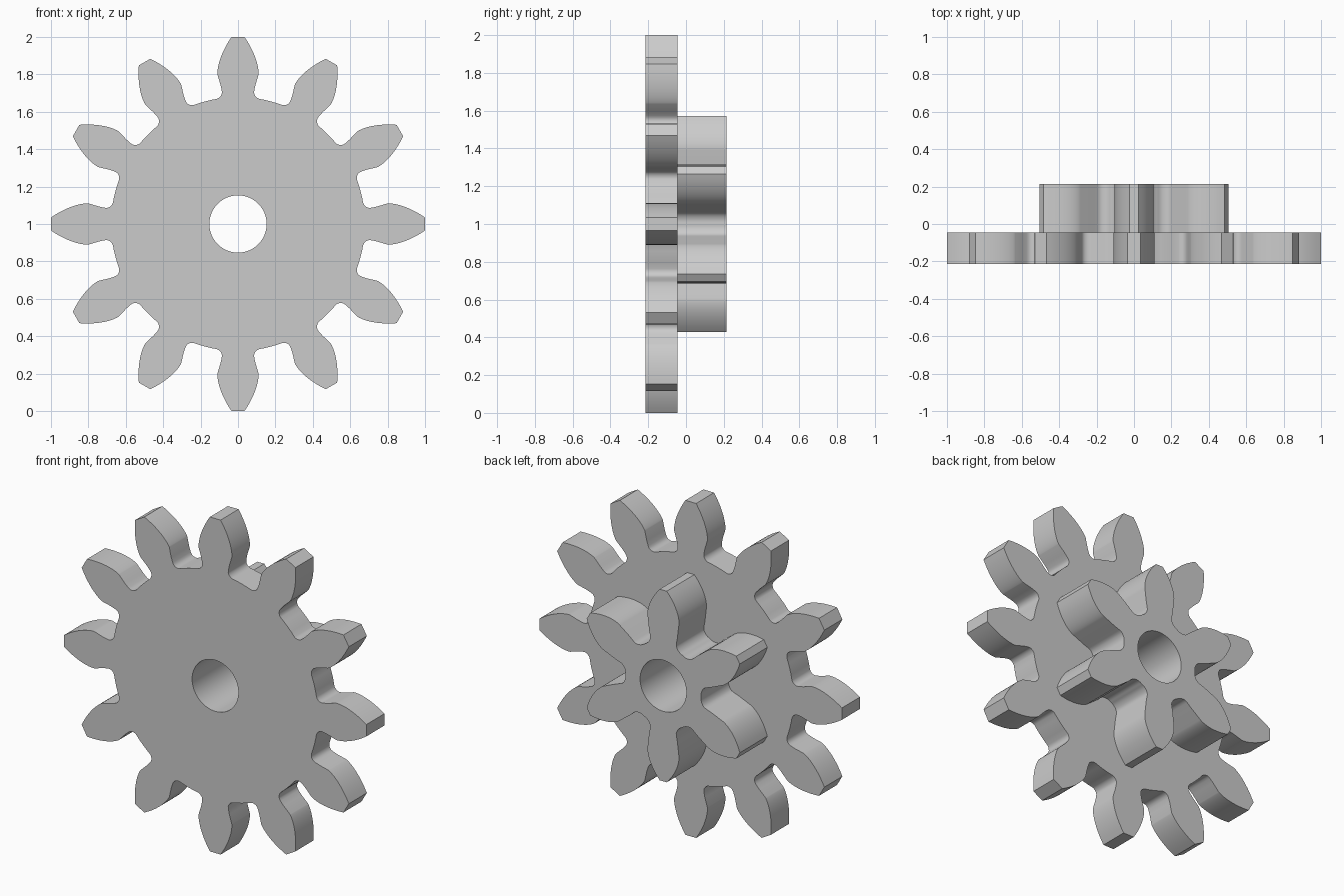
import bpy, bmesh
from math import pi, sin, cos, tan, acos, asin, radians

if "Cube" in bpy.data.objects:
    bpy.data.objects.remove(bpy.data.objects["Cube"])

MODULE = 1 / 7
PRESSURE = radians(20)
BACKLASH = 0.0077
BORE = 0.153

grey = bpy.data.materials.new("light_grey")
grey.use_nodes = True
grey.diffuse_color = (0.6, 0.6, 0.6, 1)
grey.node_tree.nodes["Principled BSDF"].inputs["Base Color"].default_value = (0.6, 0.6, 0.6, 1)


def involute(angle):
    return tan(angle) - angle


def half_tooth(teeth):
    """Radius and half angle of one flank, from root fillet to tip."""
    pitch = MODULE * teeth / 2
    base, root, tip = pitch * cos(PRESSURE), pitch - 1.25 * MODULE, pitch + MODULE
    # Root fillet and undercut neck: height above root, half width
    neck = [(0, .112), (.003, .103), (.009, .095), (.017, .089),
            (.027, .086), (.04, .087), (.07, .093)]
    flank = [(root + h, asin(w / (root + h))) for h, w in neck]
    # Involute flank
    thickness = pi / (2 * teeth) + involute(PRESSURE) - BACKLASH / pitch
    steps = 12
    for i in range(steps + 1):
        r = base + (tip - base) * (i / steps) ** 1.5
        flank.append((r, thickness - involute(acos(min(1, base / r)))))
    return flank


def gear_outline(teeth):
    flank = half_tooth(teeth)
    root, edge = flank[0]
    points = []
    for k in range(teeth):
        centre = pi / 2 - 2 * pi * k / teeth
        points += [(r, centre + a) for r, a in flank]
        points += [(r, centre - a) for r, a in reversed(flank)]
        # Arc along the valley floor
        gap = 2 * pi / teeth - 2 * edge
        points += [(root, centre - edge - gap * j / 4) for j in (1, 2, 3)]
    return [(r * cos(a), r * sin(a)) for r, a in points]


def add_loop(curve, points):
    spline = curve.splines.new('POLY')
    spline.points.add(len(points) - 1)
    for p, (x, y) in zip(spline.points, points):
        p.co = (x, y, 0, 1)
    spline.use_cyclic_u = True


def build_gear(name, teeth, front, back):
    curve = bpy.data.curves.new(name, 'CURVE')
    curve.dimensions = '2D'
    curve.fill_mode = 'BOTH'
    curve.extrude = (back - front) / 2
    add_loop(curve, gear_outline(teeth))
    add_loop(curve, [(BORE * cos(2 * pi * i / 64), BORE * sin(2 * pi * i / 64))
                     for i in range(64)])
    obj = bpy.data.objects.new(name, curve)
    bpy.context.collection.objects.link(obj)
    obj.location = (0, (front + back) / 2, 1)
    obj.rotation_euler = (pi / 2, 0, 0)
    bpy.ops.object.select_all(action='DESELECT')
    obj.select_set(True)
    bpy.context.view_layer.objects.active = obj
    bpy.ops.object.convert(target='MESH')
    obj = bpy.context.object
    # Weld caps to walls
    bm = bmesh.new()
    bm.from_mesh(obj.data)
    bmesh.ops.remove_doubles(bm, verts=bm.verts, dist=1e-5)
    bmesh.ops.recalc_face_normals(bm, faces=bm.faces)
    bm.to_mesh(obj.data)
    bm.free()
    obj.data.materials.clear()
    obj.data.materials.append(grey)
    bpy.ops.object.shade_smooth_by_angle(angle=radians(35))


build_gear("large_gear", 12, -0.215, -0.045)
build_gear("small_gear", 6, -0.045, 0.215)
